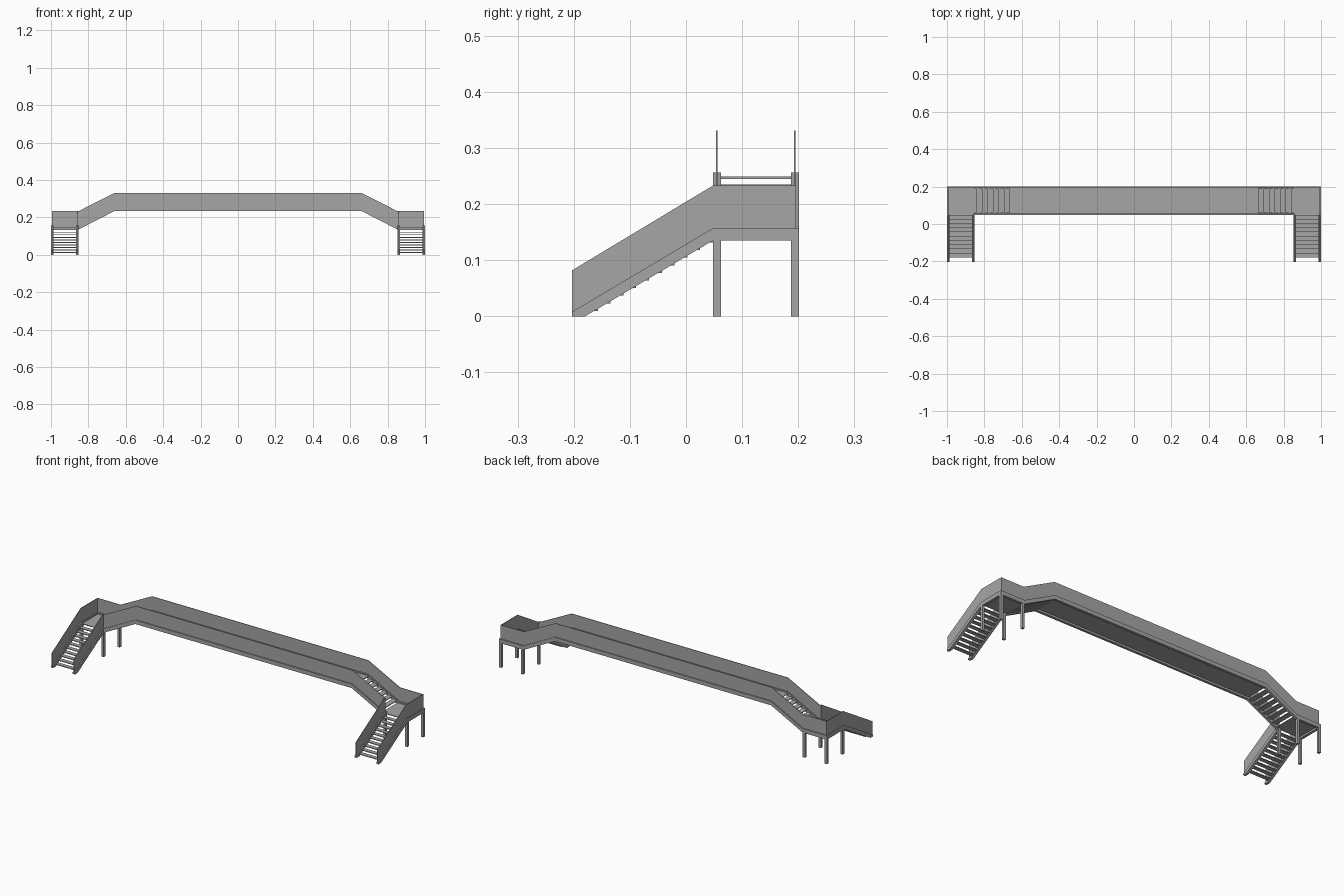
import bpy
import bmesh

if "Cube" in bpy.data.objects:
    bpy.data.objects.remove(bpy.data.objects["Cube"])

steel = bpy.data.materials.new("grey steel")
steel.use_nodes = True
GREY = (0.38, 0.38, 0.38, 1)
steel.diffuse_color = GREY
steel.node_tree.nodes["Principled BSDF"].inputs["Base Color"].default_value = GREY

BEAM = 0.014      # width of beams and posts
PANEL = 0.003     # thickness of side panels
SHEET = 0.004     # thickness of floors and treads
FLOOR = 0.149     # top of the landing floor
DECK = 0.249      # top of the bridge deck


def finish(name, bm):
    bmesh.ops.recalc_face_normals(bm, faces=bm.faces)
    mesh = bpy.data.meshes.new(name)
    bm.to_mesh(mesh)
    bm.free()
    mesh.materials.append(steel)
    obj = bpy.data.objects.new(name, mesh)
    bpy.context.collection.objects.link(obj)
    return obj


def band(name, sections, axis, centre, width):
    """Upright strip through (position, bottom, top) sections along x or y."""
    bm = bmesh.new()
    rings = []
    for pos, low, high in sections:
        ring = []
        for side, z in ((-1, low), (1, low), (1, high), (-1, high)):
            off = centre + side * width / 2
            ring.append(bm.verts.new((pos, off, z) if axis == "x" else (off, pos, z)))
        rings.append(ring)
    for a, b in zip(rings, rings[1:]):
        for i in range(4):
            j = (i + 1) % 4
            bm.faces.new((a[i], a[j], b[j], b[i]))
    bm.faces.new(rings[0])
    bm.faces.new(rings[-1])
    return finish(name, bm)


def box(name, x, y, z):
    x = sorted(x)
    return band(name, [(x[0], *z), (x[1], *z)], "x", sum(y) / 2, y[1] - y[0])


def both_ends(half):
    """Mirror a list of sections about the middle of the bridge."""
    return [(-p, a, b) for p, a, b in half] + half[::-1]


FRONT, BACK = 0.055, 0.194
INNER, OUTER = 0.860, 0.993

# Bridge side beams and panels
for place, y, beam_end, panel_end in (("front", FRONT, 0.867, 0.862),
                                      ("back", BACK, 1.0, 0.994)):
    band(place + "_bridge_beam",
         both_ends([(beam_end, 0.135, 0.157), (0.853, 0.135, 0.157), (0.66, 0.234, 0.256)]),
         "x", y, BEAM)
    band(place + "_bridge_panel",
         both_ends([(panel_end, 0.157, 0.233), (0.853, 0.157, 0.233), (0.66, 0.256, 0.331)]),
         "x", y, PANEL)

# Bridge deck
box("bridge_deck", (-0.666, 0.666), (0.062, 0.187), (DECK - SHEET, DECK))

for side, s in (("left", 1), ("right", -1)):
    # Landing floor
    box(side + "_landing_floor", (s * 0.842, s * 0.986), (0.050, 0.187), (FLOOR - SHEET, FLOOR))

    # Posts under the landing corners
    for px in (INNER, OUTER):
        for py in (FRONT, BACK):
            box(side + "_post", (s * px - BEAM / 2, s * px + BEAM / 2),
                (py - BEAM / 2, py + BEAM / 2), (0, 0.135))

    # Stair beams and panels, the outer ones running along the landing
    for place, x, beam_end, panel_end in (("inner", INNER, 0.062, 0.056),
                                          ("outer", OUTER, 0.201, 0.195)):
        band(f"{side}_{place}_stair_beam",
             [(-0.203, 0, 0.008), (-0.18, 0, 0.0217), (0.048, 0.135, 0.157),
              (beam_end, 0.135, 0.157)], "y", s * x, BEAM)
        band(f"{side}_{place}_stair_panel",
             [(-0.203, 0.008, 0.082), (0.048, 0.157, 0.233), (panel_end, 0.157, 0.233)],
             "y", s * x, PANEL)

    # Lower stair treads
    steps = 10
    run = 0.0228
    for i in range(steps):
        y = 0.048 - (steps - i) * run
        z = FLOOR * (i + 1) / (steps + 1)
        box(side + "_stair_tread", (s * 0.867, s * 0.986), (y, y + run), (z - SHEET, z))

    # Upper treads from the landing to the deck
    steps = 6
    run = 0.0293
    for i in range(steps):
        x = 0.842 - i * run
        z = FLOOR + (DECK - FLOOR) * (i + 1) / (steps + 1)
        box(side + "_bridge_tread", (s * x, s * (x - run)), (0.062, 0.187), (z - SHEET, z))
